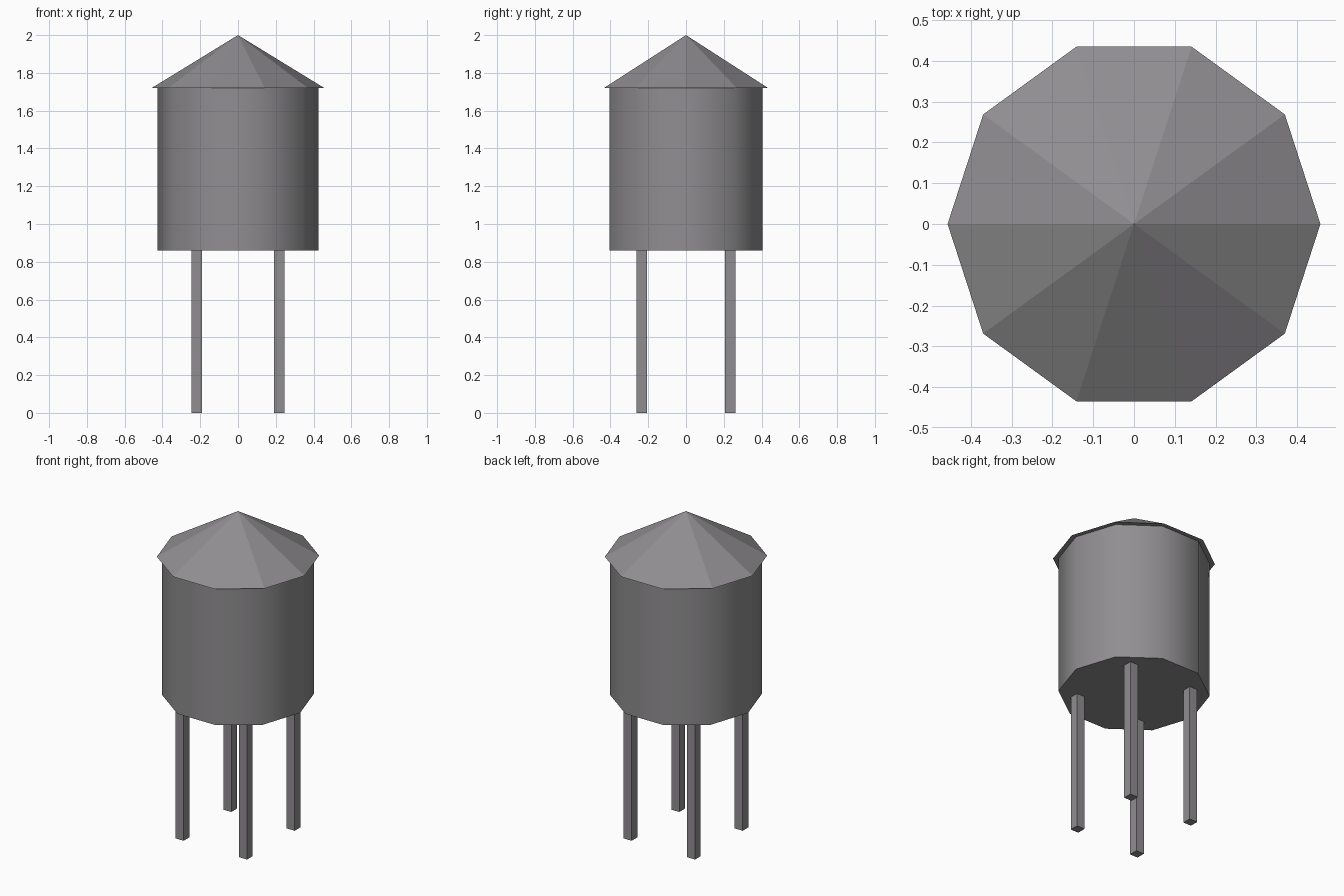
import bpy

if "Cube" in bpy.data.objects:
    bpy.data.objects.remove(bpy.data.objects["Cube"])

SIDES = 10
R_TANK, R_ROOF = 0.427, 0.457
Z_TANK, Z_ROOF, Z_TOP = 0.86, 1.72, 2.0
LEG = 0.055

grey = bpy.data.materials.new("grey metal")
grey.diffuse_color = (0.28, 0.27, 0.28, 1)
grey.use_nodes = True
grey.node_tree.nodes["Principled BSDF"].inputs["Base Color"].default_value = grey.diffuse_color


def ring(radius, z):
    """Ring of points with a corner on +x."""
    from math import cos, sin, tau
    return [(radius * cos(tau * i / SIDES), radius * sin(tau * i / SIDES), z)
            for i in range(SIDES)]


def make(name, verts, faces):
    mesh = bpy.data.meshes.new(name)
    mesh.from_pydata(verts, [], faces)
    mesh.materials.append(grey)
    obj = bpy.data.objects.new(name, mesh)
    bpy.context.collection.objects.link(obj)
    return obj


def side_quads(n):
    return [(i, (i + 1) % n, n + (i + 1) % n, n + i) for i in range(n)]


floor = tuple(reversed(range(SIDES)))

# Tank: ten-sided drum with smooth walls and flat ends
tank = make("tank", ring(R_TANK, Z_TANK) + ring(R_TANK, Z_ROOF),
            side_quads(SIDES) + [floor, tuple(range(SIDES, 2 * SIDES))])
for poly in tank.data.polygons:
    poly.use_smooth = abs(poly.normal.z) < 0.5
# keep the rims sharp
for edge in tank.data.edges:
    a, b = (tank.data.vertices[v].co.z for v in edge.vertices)
    edge.use_edge_sharp = abs(a - b) < 1e-4

# Roof: overhanging flat-faceted cone
make("roof", ring(R_ROOF, Z_ROOF) + [(0, 0, Z_TOP)],
     [(i, (i + 1) % SIDES, SIDES) for i in range(SIDES)] + [floor])

# Four square legs
h = LEG / 2
square = [(-h, -h), (h, -h), (h, h), (-h, h)]
for side, sx in (("left", -1), ("right", 1)):
    for end, sy in (("front", -1), ("back", 1)):
        cx, cy = sx * 0.218, sy * 0.234
        verts = [(cx + x, cy + y, z) for z in (0, Z_TANK) for x, y in square]
        make(f"{end}_{side}_leg", verts,
             side_quads(4) + [(3, 2, 1, 0), (4, 5, 6, 7)])
